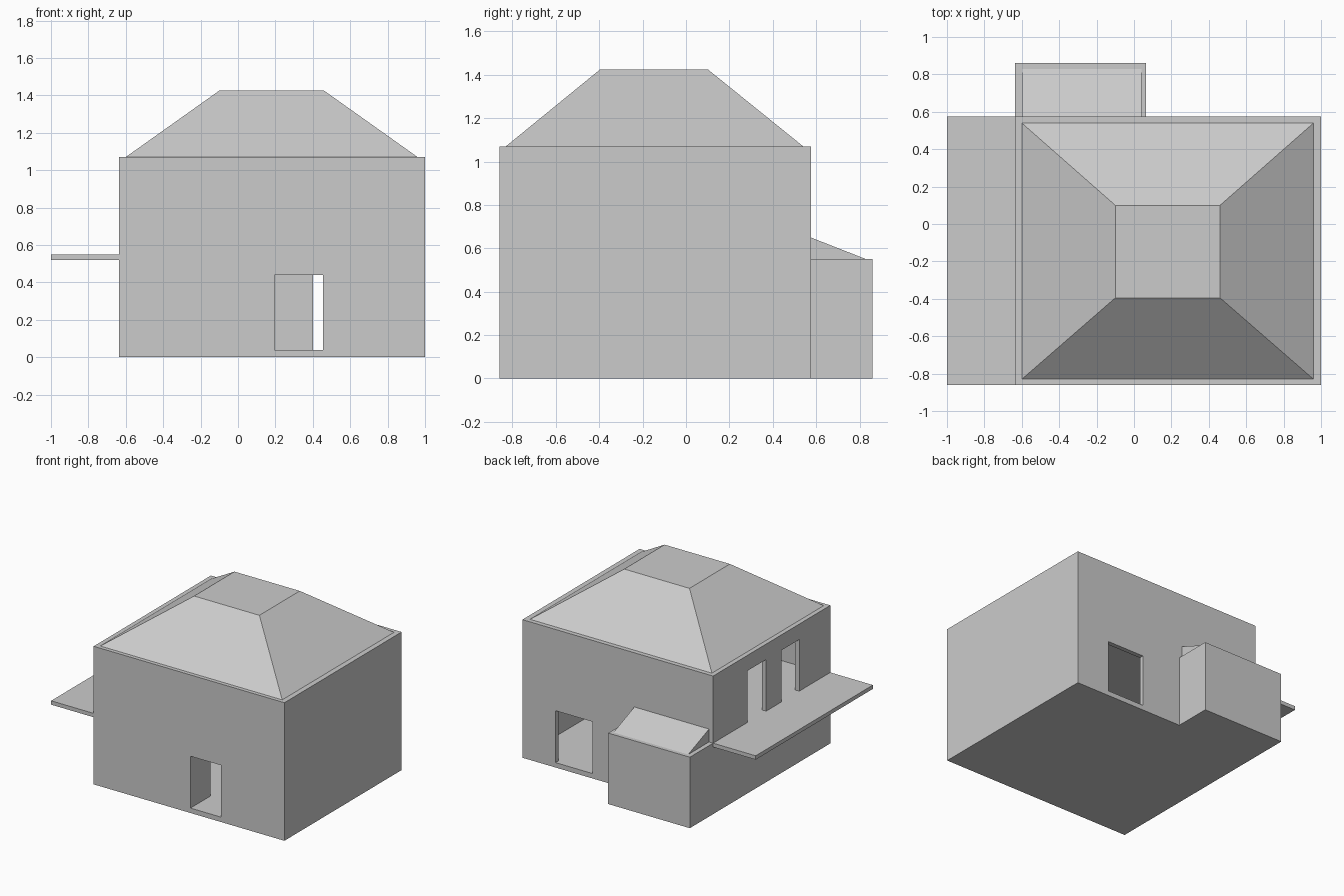
import bpy, bmesh

if "Cube" in bpy.data.objects:
    bpy.data.objects.remove(bpy.data.objects["Cube"])

grey = bpy.data.materials.new("plain_grey")
grey.diffuse_color = (0.6, 0.6, 0.6, 1)
grey.use_nodes = True
grey.node_tree.nodes["Principled BSDF"].inputs["Base Color"].default_value = grey.diffuse_color

T = 0.035                               # wall thickness
X0, X1, Y0, Y1 = -0.635, 1.0, -0.86, 0.575


def finish(name, bm):
    bmesh.ops.recalc_face_normals(bm, faces=bm.faces)
    me = bpy.data.meshes.new(name)
    bm.to_mesh(me)
    bm.free()
    me.materials.append(grey)
    ob = bpy.data.objects.new(name, me)
    bpy.context.collection.objects.link(ob)


def add_box(bm, x, y, z):
    vs = bmesh.ops.create_cube(bm, size=1)["verts"]
    for v in vs:
        v.co = [(a + b) / 2 + c * (b - a) for c, (a, b) in zip(v.co, (x, y, z))]


def box(name, x, y, z):
    bm = bmesh.new()
    add_box(bm, x, y, z)
    finish(name, bm)


def wall(name, axis, span, across, z, openings=(), head=0):
    """Wall along an axis, with floor-level openings up to the head height."""
    bm = bmesh.new()

    def piece(a, b, z0, z1):
        run = (a, b)
        add_box(bm, *((run, across) if axis == "x" else (across, run)), (z0, z1))

    start = span[0]
    for a, b in openings:
        piece(start, a, *z)
        piece(a, b, head, z[1])
        start = b
    piece(start, span[1], *z)
    finish(name, bm)


# Slabs: ground floor, upper floor running out as a balcony, roof edge
box("ground_slab", (X0, X1), (Y0, Y1), (0, 0.038))
box("upper_floor_and_balcony", (-1.0, X1), (Y0, Y1), (0.52, 0.55))
box("roof_slab", (X0, X1), (Y0, Y1), (1.037, 1.07))

# Two storeys of walls
storeys = [
    ("lower", (0.038, 0.52), [(0.195, 0.455)], [(0.40, 0.716)], [], 0.44),
    ("upper", (0.55, 1.037), [], [], [(-0.48, -0.26), (-0.075, 0.155)], 0.95),
]
for label, z, front, back, left, head in storeys:
    wall(label + "_front_wall", "x", (X0, X1), (Y0, Y0 + T), z, front, head)
    wall(label + "_back_wall", "x", (X0, X1), (Y1 - T, Y1), z, back, head)
    wall(label + "_left_wall", "y", (Y0 + T, Y1 - T), (X0, X0 + T), z, left, head)
    wall(label + "_right_wall", "y", (Y0 + T, Y1 - T), (X1 - T, X1), z)

# Short partition inside the front door
box("entry_partition", (0.16, 0.195), (Y0 + T, -0.615), (0.038, 0.52))

# Hipped roof with a flat top
bm = bmesh.new()
add_box(bm, (-0.6, 0.96), (-0.83, 0.54), (1.07, 1.425))
for v in bm.verts:
    if v.co.z > 1.2:
        v.co.x = -0.1 if v.co.x < 0 else 0.46
        v.co.y = -0.395 if v.co.y < 0 else 0.1
finish("hipped_roof", bm)

# Back annex shell
AX, AY = (X0, 0.065), (Y1, 0.86)
box("annex_floor", AX, AY, (0, 0.038))
box("annex_lid", AX, AY, (0.52, 0.55))
wall("annex_back_wall", "x", AX, (0.86 - T, 0.86), (0.038, 0.52))
for name, x in (("annex_left_wall", (X0, X0 + T)), ("annex_right_wall", (0.065 - T, 0.065))):
    wall(name, "y", (Y1, 0.86 - T), x, (0.038, 0.52))

# Lean-to roof on the annex
bm = bmesh.new()
profile = [(Y1, 0.55), (0.83, 0.55), (Y1, 0.65)]
face = bm.faces.new([bm.verts.new((-0.6, y, z)) for y, z in profile])
ext = bmesh.ops.extrude_face_region(bm, geom=[face])["geom"]
bmesh.ops.translate(bm, vec=(0.64, 0, 0),
                    verts=[g for g in ext if isinstance(g, bmesh.types.BMVert)])
finish("lean_to_roof", bm)
